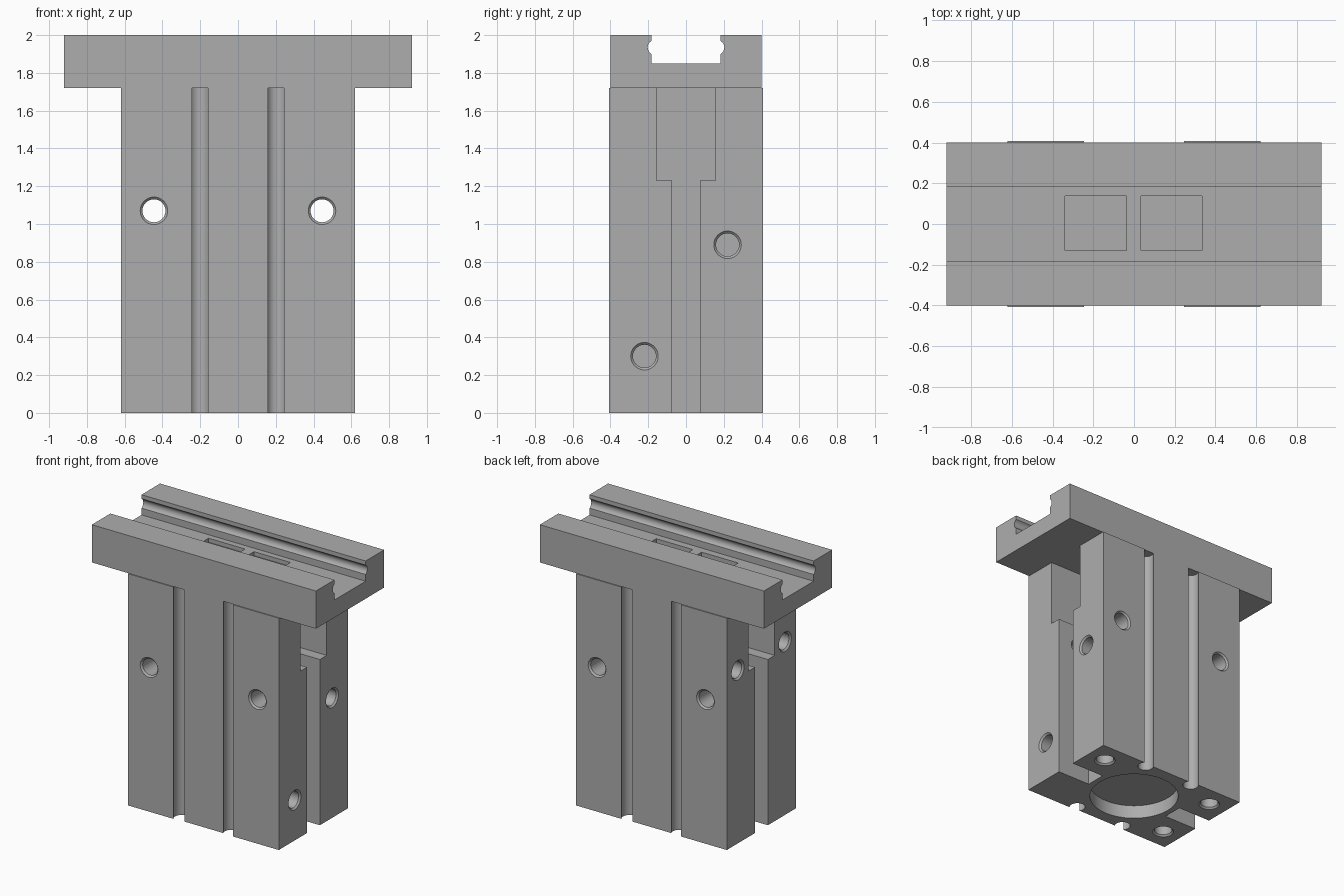
import bpy, bmesh, math
from mathutils import Vector

cube = bpy.data.objects.get("Cube")
if cube:
    bpy.data.objects.remove(cube, do_unlink=True)

GREY = (0.42, 0.42, 0.42, 1)
metal = bpy.data.materials.new("plain grey metal")
metal.use_nodes = True
metal.diffuse_color = GREY
metal.node_tree.nodes["Principled BSDF"].inputs["Base Color"].default_value = GREY


def make_object(name, bm):
    bmesh.ops.recalc_face_normals(bm, faces=bm.faces)
    mesh = bpy.data.meshes.new(name)
    bm.to_mesh(mesh)
    bm.free()
    mesh.materials.append(metal)
    obj = bpy.data.objects.new(name, mesh)
    bpy.context.collection.objects.link(obj)
    return obj


def prism(name, outline, direction):
    """Extrude a closed outline of 3D points."""
    bm = bmesh.new()
    face = bm.faces.new([bm.verts.new(p) for p in outline])
    top = bmesh.ops.extrude_face_region(bm, geom=[face])["geom"]
    bmesh.ops.translate(bm, vec=direction,
                        verts=[v for v in top if isinstance(v, bmesh.types.BMVert)])
    return make_object(name, bm)


def box(name, low, high):
    (x0, y0, z0), (x1, y1, z1) = low, high
    return prism(name, [(x0, y0, z0), (x1, y0, z0), (x1, y1, z0), (x0, y1, z0)],
                 (0, 0, z1 - z0))


def round_cutter(mouth, inward, rings, sides=32):
    """Solid of revolution; rings are (depth, radius) pairs from the mouth inward."""
    bm = bmesh.new()
    turn = Vector(inward).to_track_quat('Z', 'Y')
    loops = []
    for depth, radius in rings:
        loop = []
        for i in range(sides):
            a = math.tau * i / sides
            p = Vector((radius * math.cos(a), radius * math.sin(a), depth))
            loop.append(bm.verts.new(Vector(mouth) + turn @ p))
        loops.append(loop)
    for a, b in zip(loops, loops[1:]):
        for i in range(sides):
            j = (i + 1) % sides
            bm.faces.new((a[i], a[j], b[j], b[i]))
    bm.faces.new(loops[0])
    bm.faces.new(loops[-1])
    return make_object("cutter", bm)


def hole(mouth, inward, depth):
    """Drilled hole with a small chamfer at its mouth."""
    return round_cutter(mouth, inward, [(-0.01, 0.083), (0.012, 0.061), (depth, 0.061)])


def carve(target, cutters):
    for cutter in cutters:
        cutter.hide_render = True
        mod = target.modifiers.new("cut", 'BOOLEAN')
        mod.operation = 'DIFFERENCE'
        mod.solver = 'EXACT'
        mod.object = cutter
        bpy.context.view_layer.objects.active = target
        bpy.ops.object.modifier_apply(modifier=mod.name)
        bpy.data.objects.remove(cutter, do_unlink=True)


def smooth(obj):
    bpy.ops.object.select_all(action='DESELECT')
    obj.select_set(True)
    bpy.context.view_layer.objects.active = obj
    bpy.ops.object.shade_smooth_by_angle(angle=math.radians(30))


# Body block: the outer columns stand slightly proud of the middle web
X, Y_OUT, Y_MID, TOP, GROOVE = 0.62, 0.407, 0.40, 1.72, 0.205
front = [(-X, -Y_OUT), (-GROOVE, -Y_OUT), (-GROOVE, -Y_MID),
         (GROOVE, -Y_MID), (GROOVE, -Y_OUT), (X, -Y_OUT)]
outline = front + [(-x, -y) for x, y in front]
body = prism("body", [(x, y, 0) for x, y in outline], (0, 0, TOP))

cutters = []
for s in (-1, 1):
    # Round sensor grooves on front and back
    for t in (-1, 1):
        cutters.append(round_cutter((s * GROOVE, t * 0.37, -0.05), (0, 0, 1),
                                    [(0, 0.054), (TOP + 0.1, 0.054)]))
        # Mounting holes meeting through the thickness
    # Stepped side slots, narrow below and wide above
    inner, outer = sorted((s * 0.35, s * 0.7))
    profile = [(0.075, -0.05), (0.075, 1.23), (0.155, 1.23), (0.155, TOP + 0.05)]
    side = profile + [(-y, z) for y, z in reversed(profile)]
    cutters.append(prism("cutter", [(inner, y, z) for y, z in side],
                         (outer - inner, 0, 0)))
    # Through holes, chamfered on both faces
    for t in (-1, 1):
        cutters.append(hole((s * 0.445, t * Y_OUT, 1.07), (0, -t, 0), 0.45))

# Side mounting holes
for x, y, z in [(X, 0.22, 0.89), (X, -0.22, 0.30), (-X, 0.277, 1.285), (-X, -0.277, 1.285)]:
    cutters.append(hole((x, y, z), (-x, 0, 0), 0.25))
# Underside holes and the round locating recess
for x, y in [(0.475, 0.25), (-0.475, 0.25), (-0.475, -0.25)]:
    cutters.append(hole((x, y, 0), (0, 0, 1), 0.22))
cutters.append(round_cutter((0, 0, 0), (0, 0, 1), [(-0.05, 0.308), (0.1, 0.308)], 64))
carve(body, cutters)
smooth(body)

# Rail head: channel section with a rounded groove in each inner wall
LENGTH, WALL, FLOOR = 0.92, 0.183, 1.85
arc = []
for i in range(9):
    a = math.radians(-60 + 15 * i)
    arc.append((0.163 + 0.04 * math.cos(a), 1.935 + 0.04 * math.sin(a)))
half = [(Y_MID, TOP), (Y_MID, 2.0), (WALL, 2.0)] + arc[::-1] + [(WALL, FLOOR)]
section = half + [(-y, z) for y, z in reversed(half)]
head = prism("rail_head", [(-LENGTH, y, z) for y, z in section], (2 * LENGTH, 0, 0))

# Two shallow square pockets in the channel floor
carve(head, [box("cutter", (x, -0.13, FLOOR - 0.03), (x + 0.3, 0.138, FLOOR + 0.05))
             for x in (-0.338, 0.035)])
smooth(head)
